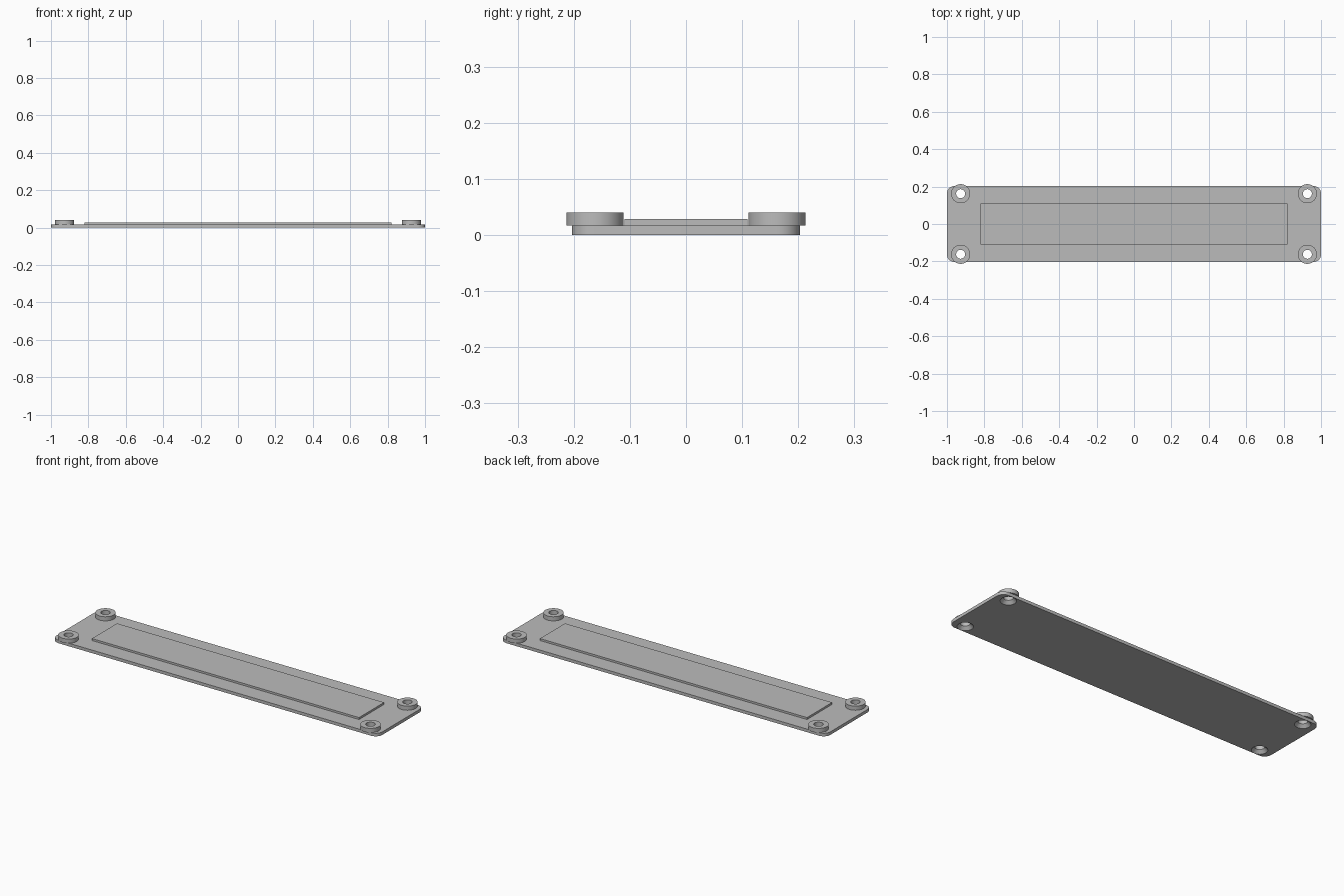
import bpy
import bmesh
from math import pi, sin, cos, radians

cube = bpy.data.objects.get("Cube")
if cube:
    bpy.data.objects.remove(cube)

HALF_X, HALF_Y, PLATE_H = 1.0, 0.203, 0.017
CORNER_R = 0.04
BOSS_X, BOSS_Y, BOSS_R, BOSS_TOP = 0.927, 0.162, 0.051, 0.04
HOLE_R, SINK_R = 0.024, 0.04
SEGMENTS = 48

grey = bpy.data.materials.new("plain grey")
grey.use_nodes = True
grey.diffuse_color = (0.5, 0.5, 0.5, 1)
grey.node_tree.nodes["Principled BSDF"].inputs["Base Color"].default_value = (0.5, 0.5, 0.5, 1)


def make_object(name, bm):
    bmesh.ops.recalc_face_normals(bm, faces=bm.faces)
    mesh = bpy.data.meshes.new(name)
    bm.to_mesh(mesh)
    bm.free()
    mesh.materials.append(grey)
    obj = bpy.data.objects.new(name, mesh)
    bpy.context.collection.objects.link(obj)
    return obj


def smooth(obj):
    bpy.ops.object.select_all(action="DESELECT")
    obj.select_set(True)
    bpy.context.view_layer.objects.active = obj
    bpy.ops.object.shade_smooth_by_angle(angle=radians(30))


def prism(name, outline, bottom, top):
    bm = bmesh.new()
    face = bm.faces.new([bm.verts.new((x, y, bottom)) for x, y in outline])
    side = bmesh.ops.extrude_face_region(bm, geom=[face])["geom"]
    verts = [v for v in side if isinstance(v, bmesh.types.BMVert)]
    bmesh.ops.translate(bm, verts=verts, vec=(0, 0, top - bottom))
    return make_object(name, bm)


def rounded_rectangle(hx, hy, r, steps=10):
    points = []
    for i, (sx, sy) in enumerate([(1, 1), (-1, 1), (-1, -1), (1, -1)]):
        for k in range(steps + 1):
            a = (i + k / steps) * pi / 2
            points.append((sx * (hx - r) + r * cos(a), sy * (hy - r) + r * sin(a)))
    return points


def revolve(name, profile, x, y):
    """Turn a closed (radius, height) profile into a ring around a vertical axis."""
    bm = bmesh.new()
    rings = [[bm.verts.new((x + r * cos(2 * pi * k / SEGMENTS),
                            y + r * sin(2 * pi * k / SEGMENTS), z))
              for r, z in profile] for k in range(SEGMENTS)]
    n = len(profile)
    for k in range(SEGMENTS):
        a, b = rings[k], rings[(k + 1) % SEGMENTS]
        for j in range(n):
            bm.faces.new((a[j], b[j], b[(j + 1) % n], a[(j + 1) % n]))
    return make_object(name, bm)


# Base plate and raised centre panel
plate = prism("base_plate", rounded_rectangle(HALF_X, HALF_Y, CORNER_R), 0, PLATE_H)
panel = prism("raised_panel", [(-0.82, -0.11), (0.82, -0.11), (0.82, 0.11), (-0.82, 0.11)],
              PLATE_H, 0.028)

# Screw bosses, with countersunk holes through the plate
slope = (SINK_R - HOLE_R) / PLATE_H
extra = 0.005
for sx, side in ((-1, "right"), (1, "left")):
    for sy, end in ((-1, "front"), (1, "back")):
        x, y = sx * BOSS_X, sy * BOSS_Y
        boss = revolve(f"boss_{end}_{side}",
                       [(HOLE_R, PLATE_H), (BOSS_R, PLATE_H), (BOSS_R, BOSS_TOP), (HOLE_R, BOSS_TOP)],
                       x, y)
        smooth(boss)

        bm = bmesh.new()
        bmesh.ops.create_cone(bm, cap_ends=True, segments=SEGMENTS,
                              radius1=SINK_R + slope * extra, radius2=HOLE_R - slope * extra,
                              depth=PLATE_H + 2 * extra)
        bmesh.ops.translate(bm, verts=bm.verts, vec=(x, y, PLATE_H / 2))
        cutter = make_object("countersink_cutter", bm)
        cutter.hide_render = True
        cut = plate.modifiers.new("countersink", "BOOLEAN")
        cut.operation = "DIFFERENCE"
        cut.solver = "EXACT"
        cut.object = cutter
        bpy.ops.object.select_all(action="DESELECT")
        plate.select_set(True)
        bpy.context.view_layer.objects.active = plate
        bpy.ops.object.modifier_apply(modifier=cut.name)
        bpy.data.objects.remove(cutter)
smooth(plate)
